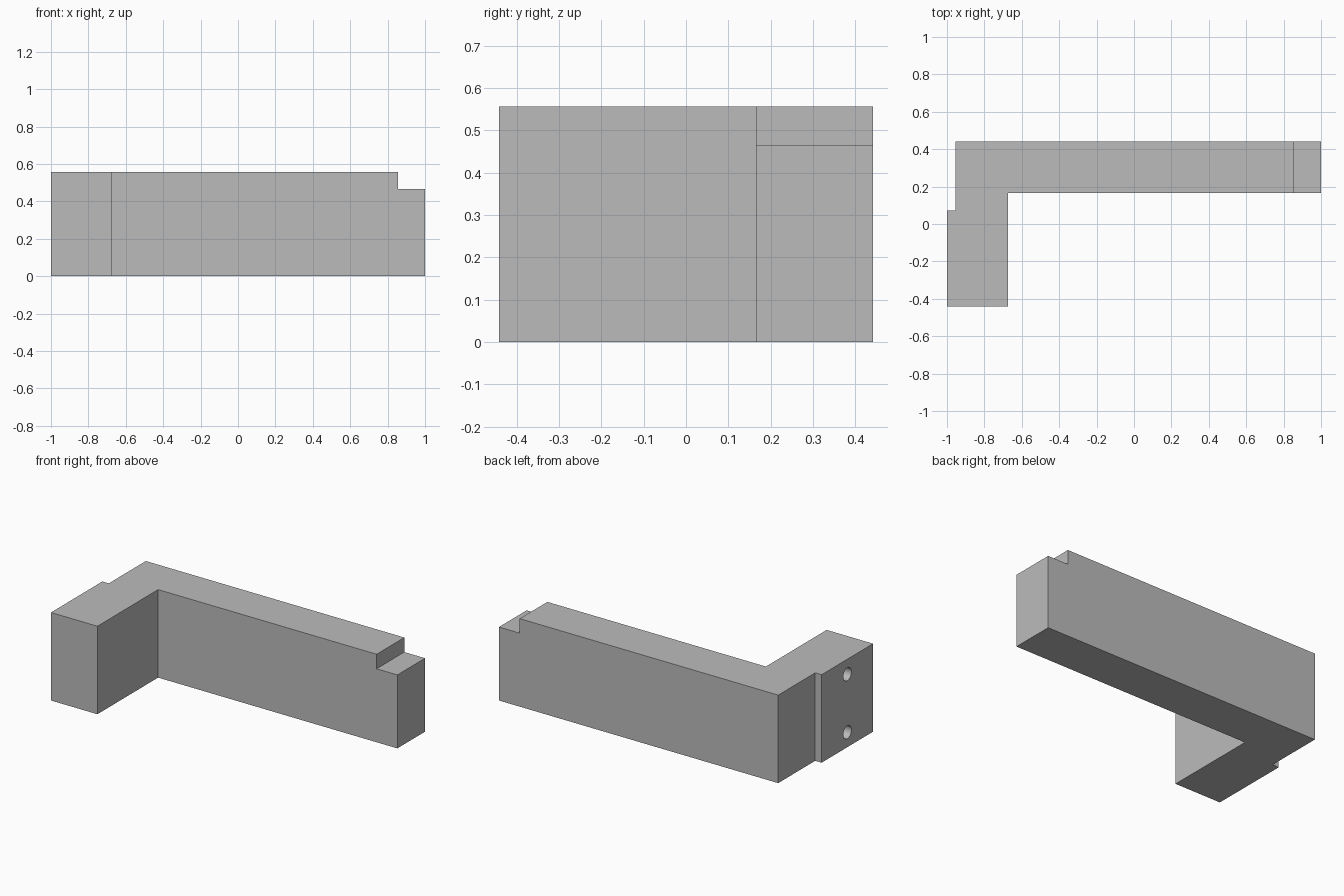
import bpy
import bmesh
from math import pi

cube = bpy.data.objects.get("Cube")
if cube:
    bpy.data.objects.remove(cube, do_unlink=True)

HEIGHT = 0.557

grey = bpy.data.materials.new("plain grey")
grey.use_nodes = True
grey.diffuse_color = (0.5, 0.5, 0.5, 1)
grey.node_tree.nodes["Principled BSDF"].inputs["Base Color"].default_value = (0.5, 0.5, 0.5, 1)

# L-shaped bracket: plan outline with a stepped outer side, extruded upward
outline = [(-1, -0.442), (-0.675, -0.442), (-0.675, 0.165), (1, 0.165),
           (1, 0.442), (-0.955, 0.442), (-0.955, 0.072), (-1, 0.072)]
bm = bmesh.new()
base = bm.faces.new([bm.verts.new((x, y, 0)) for x, y in outline])
result = bmesh.ops.extrude_face_region(bm, geom=[base])
top = [v for v in result["geom"] if isinstance(v, bmesh.types.BMVert)]
bmesh.ops.translate(bm, verts=top, vec=(0, 0, HEIGHT))
bmesh.ops.recalc_face_normals(bm, faces=bm.faces)
mesh = bpy.data.meshes.new("bracket")
bm.to_mesh(mesh)
bm.free()
mesh.materials.append(grey)
bracket = bpy.data.objects.new("bracket", mesh)
bpy.context.collection.objects.link(bracket)


def cut(cutter, name):
    cutter.name = name
    cutter.data.materials.append(grey)
    cutter.hide_render = True
    mod = bracket.modifiers.new(name, "BOOLEAN")
    mod.operation = "DIFFERENCE"
    mod.solver = "EXACT"
    mod.object = cutter
    bpy.context.view_layer.objects.active = bracket
    bpy.ops.object.modifier_apply(modifier=name)
    bpy.data.objects.remove(cutter, do_unlink=True)


# Step at the far end of the long arm
bpy.ops.mesh.primitive_cube_add(size=1, location=(1.055, 0.3, 0.665))
step = bpy.context.object
step.scale = (0.4, 0.6, 0.4)
cut(step, "end_step_cutter")

# Two blind screw holes in the mounting face
for name, z in (("lower", 0.095), ("upper", 0.462)):
    bpy.ops.mesh.primitive_cylinder_add(vertices=32, radius=0.041, depth=0.4,
                                        location=(-1, -0.185, z), rotation=(0, pi / 2, 0))
    cut(bpy.context.object, name + "_hole_cutter")

# Smooth hole walls, crisp edges elsewhere
bpy.ops.object.select_all(action="DESELECT")
bracket.select_set(True)
bpy.context.view_layer.objects.active = bracket
bpy.ops.object.shade_smooth_by_angle(angle=pi / 6)
